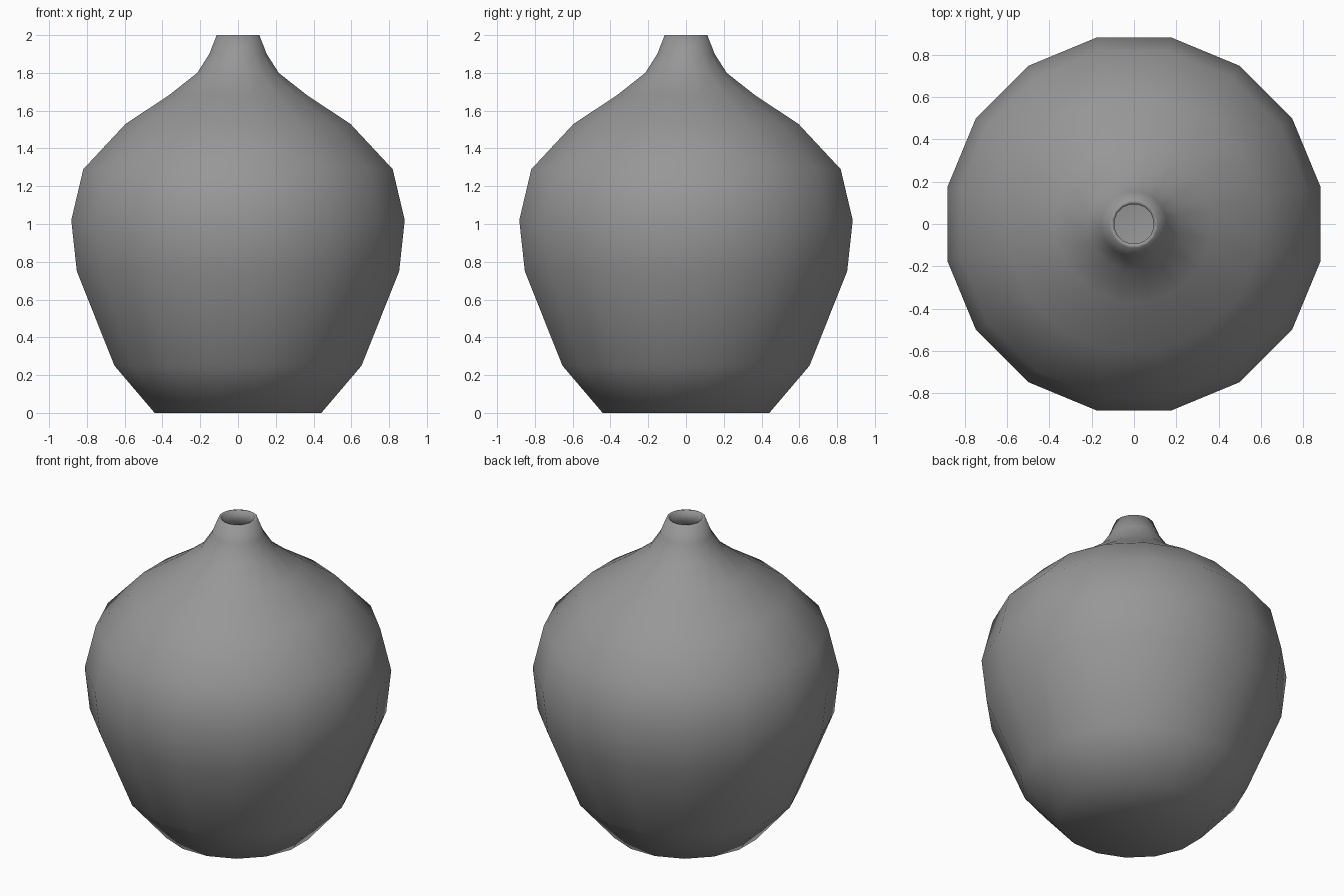
import bpy, bmesh, math

if "Cube" in bpy.data.objects:
    bpy.data.objects.remove(bpy.data.objects["Cube"])

SIDES = 16
WALL = 0.02

# Outer profile (radius, height), foot to lip
outer = [(0.45, 0), (0.667, 0.25), (0.87, 0.75), (0.90, 1.02), (0.835, 1.29),
         (0.607, 1.53), (0.375, 1.68), (0.22, 1.80), (0.155, 1.90), (0.115, 2.0)]
# Inner wall follows the outer one down to a flat floor
inner = [(r - WALL, max(z, WALL)) for r, z in reversed(outer)]

bm = bmesh.new()


def ring(r, z):
    return [bm.verts.new((r * math.cos((i + 0.5) * math.tau / SIDES),
                          r * math.sin((i + 0.5) * math.tau / SIDES), z))
            for i in range(SIDES)]


# Lathe the vase wall
rings = [ring(r, z) for r, z in outer + inner]
for a, b in zip(rings, rings[1:]):
    for i in range(SIDES):
        j = (i + 1) % SIDES
        bm.faces.new((a[i], a[j], b[j], b[i]))

# Underside and inner floor
bm.faces.new(list(reversed(rings[0])))
bm.faces.new(rings[-1])

for f in bm.faces:
    f.smooth = True

mesh = bpy.data.meshes.new("vase")
bm.to_mesh(mesh)
bm.free()
vase = bpy.data.objects.new("vase", mesh)
bpy.context.collection.objects.link(vase)

# Dark grey glaze
glaze = bpy.data.materials.new("dark_grey_glaze")
glaze.diffuse_color = (0.31, 0.31, 0.31, 1)
glaze.use_nodes = True
glaze.node_tree.nodes["Principled BSDF"].inputs["Base Color"].default_value = glaze.diffuse_color
mesh.materials.append(glaze)
